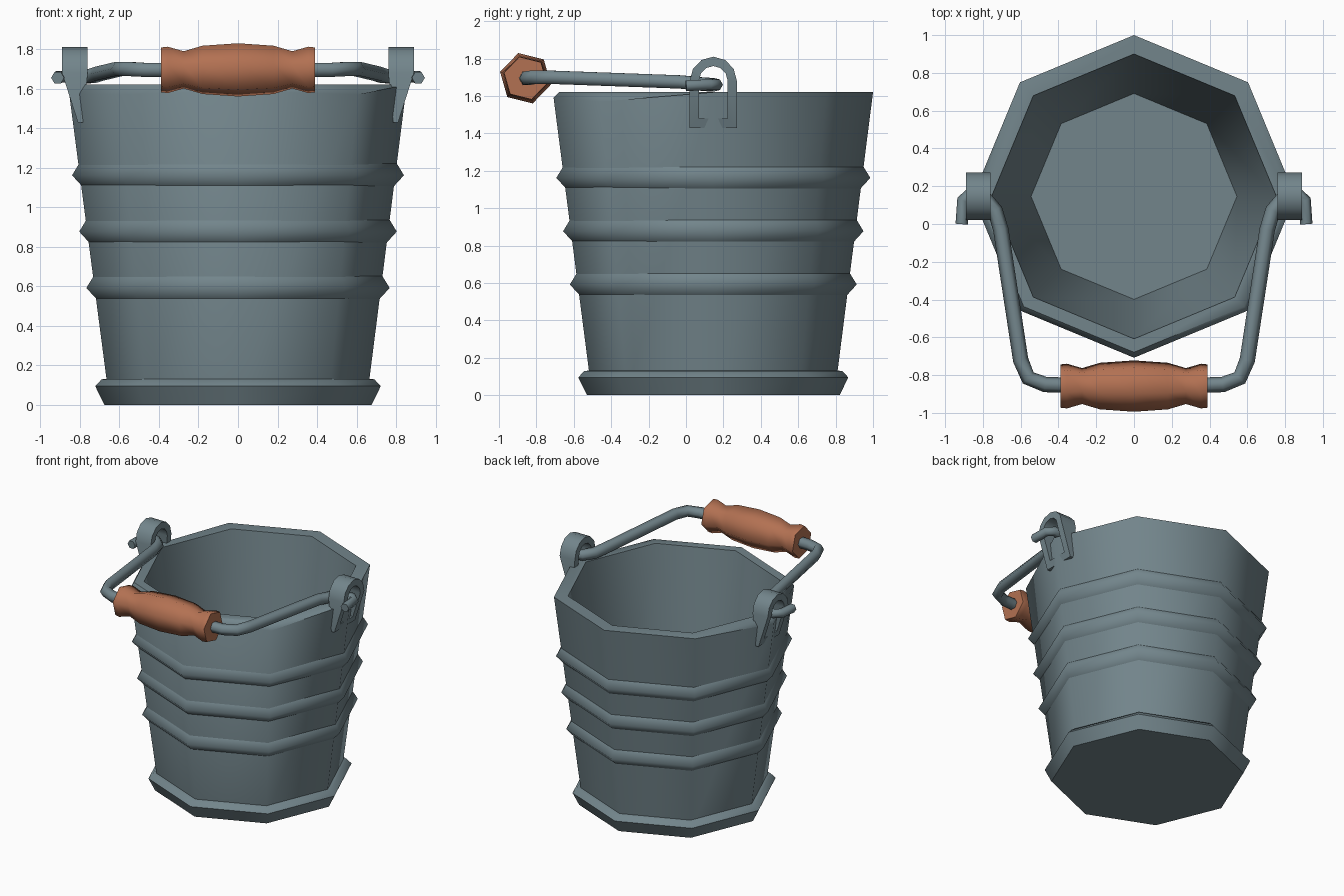
import bpy, bmesh, math
from mathutils import Vector

if "Cube" in bpy.data.objects:
    bpy.data.objects.remove(bpy.data.objects["Cube"])

CY = 0.146  # bucket axis sits behind the origin, the handle balances it


def material(name, rgb):
    m = bpy.data.materials.new(name)
    m.diffuse_color = (*rgb, 1)
    m.use_nodes = True
    m.node_tree.nodes["Principled BSDF"].inputs["Base Color"].default_value = m.diffuse_color
    return m


STEEL = material("blue grey steel", (0.17, 0.235, 0.26))
WOOD = material("reddish wood", (0.45, 0.165, 0.085))


def finish(bm, name, mat, angle):
    bmesh.ops.remove_doubles(bm, verts=bm.verts, dist=1e-4)
    bmesh.ops.recalc_face_normals(bm, faces=bm.faces)
    me = bpy.data.meshes.new(name)
    bm.to_mesh(me)
    bm.free()
    me.materials.append(mat)
    ob = bpy.data.objects.new(name, me)
    bpy.context.collection.objects.link(ob)
    bpy.ops.object.select_all(action='DESELECT')
    ob.select_set(True)
    bpy.context.view_layer.objects.active = ob
    bpy.ops.object.shade_smooth_by_angle(angle=math.radians(angle))
    return ob


def skin(bm, rings, close=False):
    """Join successive closed rings of points with quads."""
    vs = [[bm.verts.new(p) for p in r] for r in rings]
    n = len(vs[0])
    pairs = list(zip(vs, vs[1:])) + ([(vs[-1], vs[0])] if close else [])
    for a, b in pairs:
        for i in range(n):
            j = (i + 1) % n
            bm.faces.new((a[i], a[j], b[j], b[i]))
    return vs


def octagon(r, z):
    return [(r * math.cos(i * math.pi / 4), CY + r * math.sin(i * math.pi / 4), z)
            for i in range(8)]


def wall(z):  # outer wall radius
    return 0.648 + 0.127 * z


# Bucket shell: outer wall, worn front lip, inner wall and floor
bm = bmesh.new()
lip = octagon(0.854, 1.62)
for i, z in ((4, 1.575), (5, 1.57), (6, 1.59), (7, 1.57)):
    lip[i] = (*lip[i][:2], z)
vs = skin(bm, [octagon(wall(0.02), 0.02), lip, octagon(0.825, 1.62),
               octagon(0.754, 1.62), octagon(0.545, 0.1)])
bm.faces.new(vs[0])
bm.faces.new(vs[-1])
finish(bm, "bucket_shell", STEEL, 50)

# Three raised hoops
for k, z in enumerate((0.53, 0.815, 1.10)):
    bm = bmesh.new()
    skin(bm, [octagon(wall(z) - 0.005, z), octagon(wall(z + 0.06) + 0.044, z + 0.062),
              octagon(wall(z + 0.12) - 0.002, z + 0.125)])
    finish(bm, f"hoop_{k + 1}", STEEL, 80)

# Foot flange with the bottom plate
bm = bmesh.new()
vs = skin(bm, [octagon(0.675, 0), octagon(0.722, 0.095), octagon(0.69, 0.13),
               octagon(0.655, 0.132)])
bm.faces.new(vs[0])
finish(bm, "foot_flange", STEEL, 60)


# Arched brackets (ears) on both sides
def arch(half, bottom, shoulder, top):
    pts = [(-half, bottom), (half, bottom)]
    for i in range(7):
        a = math.pi * i / 6
        pts.append((half * math.cos(a), shoulder + (top - shoulder) * math.sin(a)))
    return pts


def outer_x(z):
    return 0.81 + 0.08 * min(1, (z - 1.43) / 0.25)


def inner_x(z):
    return 0.785 - 0.025 * min(1, (z - 1.43) / 0.25)


big, small = arch(0.126, 1.43, 1.68, 1.81), arch(0.077, 1.48, 1.68, 1.76)
for side, s in (("left", -1), ("right", 1)):
    bm = bmesh.new()
    rings = [[(s * fx(z), 0.146 + y, z) for y, z in prof]
             for prof, fx in ((big, outer_x), (small, outer_x),
                              (small, inner_x), (big, inner_x))]
    skin(bm, rings, close=True)
    finish(bm, f"{side}_bracket", STEEL, 40)

# Wire bail: swept six-sided rod with hooked ends
half = [(0.30, -0.855, 1.695), (0.47, -0.85, 1.695), (0.56, -0.815, 1.70),
        (0.60, -0.72, 1.70), (0.705, -0.03, 1.675), (0.735, 0.07, 1.665),
        (0.79, 0.135, 1.66), (0.865, 0.165, 1.66), (0.905, 0.125, 1.66),
        (0.912, 0.0, 1.655)]
path = [Vector((-x, y, z)) for x, y, z in reversed(half)] + [Vector(p) for p in half]
bm = bmesh.new()
rings = []
for i, p in enumerate(path):
    d0 = (p - path[max(i - 1, 0)]).normalized()
    d1 = (path[min(i + 1, len(path) - 1)] - p).normalized()
    t = (d0 + d1).normalized()
    u = t.cross(Vector((0, 0, 1))).normalized()
    v = u.cross(t)
    r = 0.033 if abs(p.x) > 0.85 else 0.041
    rings.append([p + r * (math.cos(a) * u + math.sin(a) * v)
                  for a in (math.pi * k / 3 for k in range(6))])
vs = skin(bm, rings)
bm.faces.new(vs[0])
bm.faces.new(vs[-1])
finish(bm, "wire_bail", STEEL, 65)

# Turned six-sided wooden grip
bm = bmesh.new()
prof = [(0.39, 0.118), (0.355, 0.122), (0.275, 0.098), (0.18, 0.127), (0, 0.14)]
prof = [(-x, r) for x, r in prof] + prof[-2::-1]
vs = skin(bm, [[(x, -0.858 + r * math.cos(a), 1.695 + r * math.sin(a))
                for a in (math.radians(106 + 60 * k) for k in range(6))]
               for x, r in prof])
bm.faces.new(vs[0])
bm.faces.new(vs[-1])
finish(bm, "wooden_grip", WOOD, 65)
